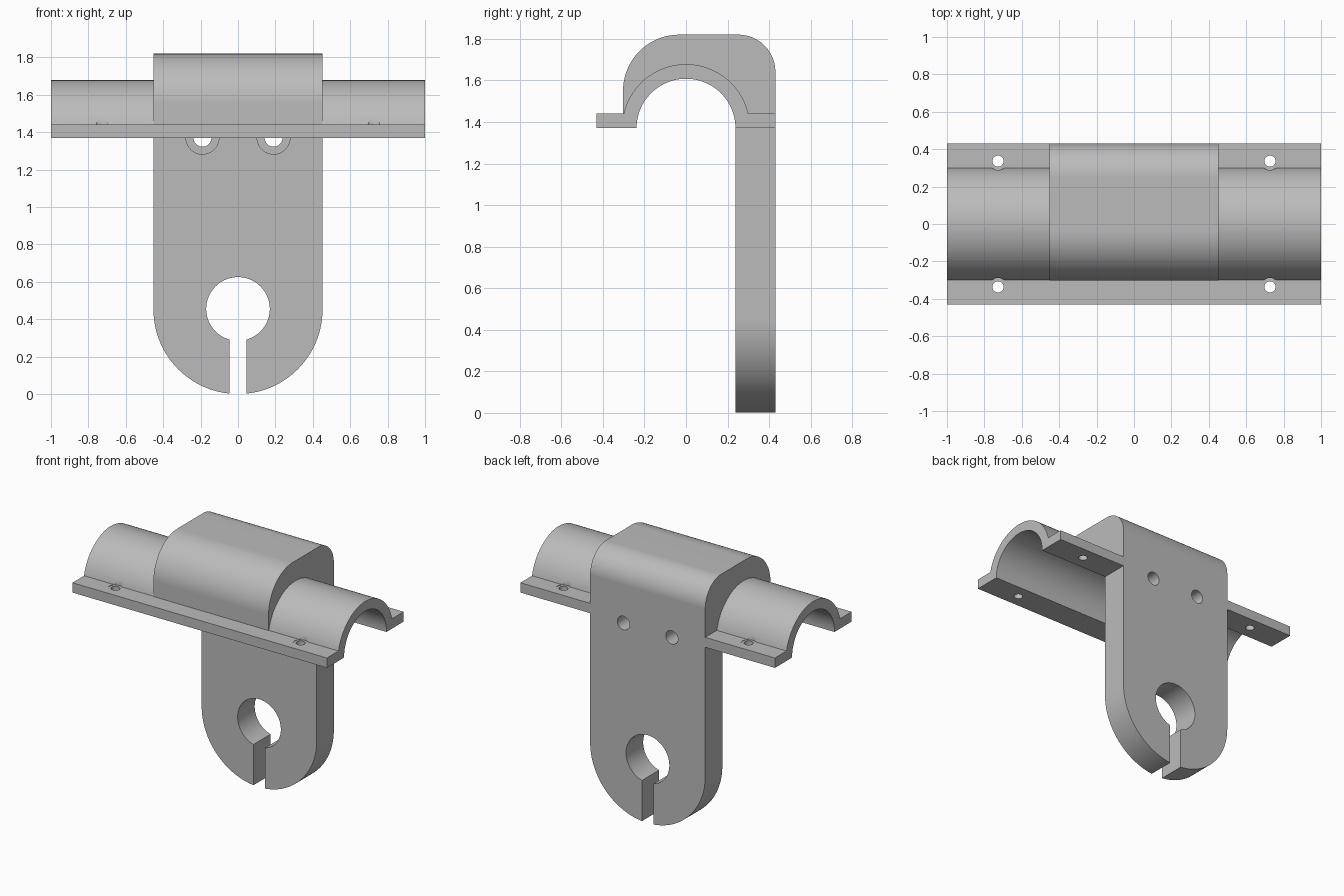
import bpy, bmesh
from math import sin, cos, asin, degrees, radians, sqrt
from mathutils import Vector

old = bpy.data.objects.get("Cube")
if old:
    bpy.data.objects.remove(old, do_unlink=True)

grey = bpy.data.materials.new("plain grey")
grey.use_nodes = True
colour = (0.5, 0.5, 0.5, 1)
grey.diffuse_color = colour
for node in grey.node_tree.nodes:
    if node.type == 'BSDF_PRINCIPLED':
        node.inputs["Base Color"].default_value = colour

# Main dimensions
AXIS_Z = 1.37       # centre line of the bore
BORE, SHELL = 0.238, 0.308
FLANGE_Y, FLANGE_Z = 0.43, 1.44
HALF = 0.452        # half width of the bracket
FRONT = -0.303      # front of the bracket block
TOP = 1.82


def arc(cx, cy, r, start, end, n=32):
    angles = [radians(start + (end - start) * i / n) for i in range(n + 1)]
    return [(cx + r * cos(a), cy + r * sin(a)) for a in angles]


def prism(name, points, axis, lo, hi):
    """Extrude a closed outline along x, y or z."""
    place = {'x': lambda a, b, t: (t, a, b),
             'y': lambda a, b, t: (a, t, b),
             'z': lambda a, b, t: (a, b, t)}[axis]
    bm = bmesh.new()
    face = bm.faces.new([bm.verts.new(place(a, b, lo)) for a, b in points])
    ext = bmesh.ops.extrude_face_region(bm, geom=[face], use_keep_orig=True)
    verts = [g for g in ext["geom"] if isinstance(g, bmesh.types.BMVert)]
    bmesh.ops.translate(bm, verts=verts, vec=Vector(place(0, 0, hi - lo)))
    bmesh.ops.recalc_face_normals(bm, faces=bm.faces[:])
    mesh = bpy.data.meshes.new(name)
    bm.to_mesh(mesh)
    bm.free()
    mesh.materials.append(grey)
    obj = bpy.data.objects.new(name, mesh)
    bpy.context.scene.collection.objects.link(obj)
    return obj


def rod(x, y, r, axis, lo, hi):
    return prism("cutter", arc(x, y, r, 0, 360, 40)[:-1], axis, lo, hi)


def carve(obj, cutters, operation='DIFFERENCE'):
    """Apply booleans in turn and discard the cutters."""
    for cutter in cutters:
        cutter.hide_render = True
        mod = obj.modifiers.new("cut", 'BOOLEAN')
        mod.operation, mod.solver, mod.object = operation, 'EXACT', cutter
    bpy.context.view_layer.update()
    graph = bpy.context.evaluated_depsgraph_get()
    mesh = bpy.data.meshes.new_from_object(obj.evaluated_get(graph))
    obj.modifiers.clear()
    obj.data = mesh
    for cutter in cutters:
        bpy.data.objects.remove(cutter, do_unlink=True)


def finish(obj):
    for poly in obj.data.polygons:
        poly.use_smooth = True
    obj.data.set_sharp_from_angle(angle=radians(30))
    mod = obj.modifiers.new("flat faces stay flat", 'WEIGHTED_NORMAL')
    mod.keep_sharp = True


bore = arc(0, AXIS_Z, BORE, 180, 0, 64)

# Bracket: hooked side profile with a front flange and a long hanging leg
hook = [(-FLANGE_Y, AXIS_Z)] + bore + [(BORE, -0.1), (FLANGE_Y, -0.1)]
hook += arc(FLANGE_Y - 0.178, TOP - 0.178, 0.178, 0, 90)
hook += arc(FRONT + 0.27, TOP - 0.27, 0.27, 90, 180)
hook += [(FRONT, FLANGE_Z), (-FLANGE_Y, FLANGE_Z)]
bracket = prism("hook_bracket", hook, 'x', -HALF - 0.05, HALF + 0.05)

# Rounded tongue outline with a keyhole slot, trimming the bracket
SLOT, EYE = 0.045, 0.17
outer_a = degrees(asin(SLOT / HALF))
eye_a = degrees(asin(SLOT / EYE))
tongue = [(HALF, 2), (-HALF, 2)]
tongue += arc(0, HALF, HALF, 180, 270 - outer_a)
tongue += arc(0, HALF + 0.003, EYE, 270 - eye_a, -90 + eye_a, 64)
tongue += arc(0, HALF, HALF, 270 + outer_a, 360)
carve(bracket, [prism("tongue_trim", tongue, 'y', -0.6, 0.6)], 'INTERSECT')

# Counterbored bolt holes through the top of the leg
bolts = []
for side in (-1, 1):
    bolts.append(rod(side * 0.19, AXIS_Z, 0.088, 'y', 0.05, 0.31))
    bolts.append(rod(side * 0.19, AXIS_Z, 0.048, 'y', 0.04, 0.6))
carve(bracket, bolts)
finish(bracket)

# Half-pipe wings with flanges, one on each side of the bracket
rim = degrees(asin((FLANGE_Z - AXIS_Z) / SHELL))
wing = [(-FLANGE_Y, AXIS_Z)] + bore + [(FLANGE_Y, AXIS_Z), (FLANGE_Y, FLANGE_Z)]
wing += arc(0, AXIS_Z, SHELL, rim, 180 - rim, 64) + [(-FLANGE_Y, FLANGE_Z)]
for side, label in ((1, "left"), (-1, "right")):
    lo, hi = sorted((side * HALF, side))
    saddle = prism(label + "_saddle_wing", wing, 'x', lo, hi)
    # Screw holes with a clearance notch in the shell
    screws = []
    for y in (-0.336, 0.336):
        screws.append(rod(side * 0.727, y, 0.048, 'z', 1.438, 1.48))
        screws.append(rod(side * 0.727, y, 0.03, 'z', 1.3, 1.46))
    carve(saddle, screws)
    finish(saddle)
